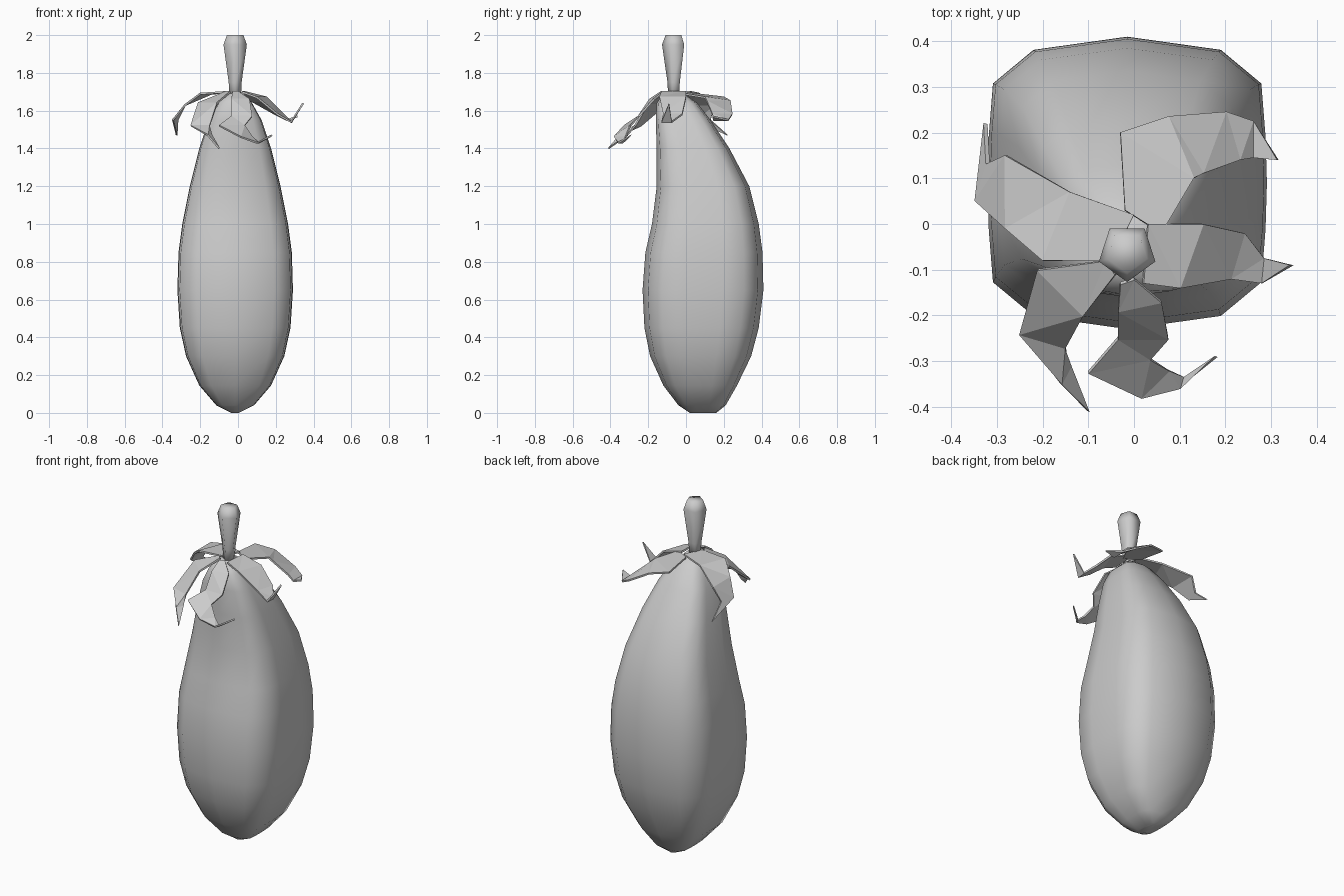
import bpy
import bmesh
import math
from mathutils import Vector

default_cube = bpy.data.objects.get("Cube")
if default_cube:
    bpy.data.objects.remove(default_cube, do_unlink=True)

# One plain material shared by every part
grey = bpy.data.materials.new("plain_grey")
grey.use_nodes = True
grey_colour = (0.6, 0.6, 0.6, 1.0)
grey.diffuse_color = grey_colour
grey.node_tree.nodes["Principled BSDF"].inputs["Base Color"].default_value = grey_colour


def finish_object(name, bm, smooth):
    """Turn a bmesh into a named, shaded object."""
    bmesh.ops.recalc_face_normals(bm, faces=bm.faces)
    for face in bm.faces:
        face.smooth = smooth
    mesh = bpy.data.meshes.new(name)
    bm.to_mesh(mesh)
    bm.free()
    mesh.materials.append(grey)
    obj = bpy.data.objects.new(name, mesh)
    bpy.context.collection.objects.link(obj)
    return obj


def loft(name, rings):
    """Skin a stack of closed rings and cap both ends."""
    bm = bmesh.new()
    loops = [[bm.verts.new(point) for point in ring] for ring in rings]
    for lower, upper in zip(loops, loops[1:]):
        for i in range(len(lower)):
            j = (i + 1) % len(lower)
            bm.faces.new((lower[i], lower[j], upper[j], upper[i]))
    bm.faces.new(list(reversed(loops[0])))
    bm.faces.new(loops[-1])
    return finish_object(name, bm, True)


# Squarish body section: one quarter, mirrored to all four
quarter = [(1, 0), (.99, .32), (.96, .68), (.67, .91)]
section = []
for turn in range(4):
    sx = -1 if turn in (1, 2) else 1
    sy = -1 if turn in (2, 3) else 1
    points = [(x * sx, y * sy) for x, y in quarter + [(0, 1)]]
    if turn % 2:
        points.reverse()
    section += points[:-1]

# Body profile: height, half width, front edge, back edge
body_profile = [
    (0, .02, .02, .16), (.04, .1, -.04, .21), (.145, .19, -.12, .27),
    (.3, .26, -.19, .345), (.45, .293, -.22, .385), (.65, .306, -.23, .41),
    (.85, .3, -.215, .405), (1, .28, -.18, .385), (1.2, .24, -.155, .335),
    (1.4, .19, -.155, .23), (1.55, .14, -.16, .13), (1.64, .09, -.155, .06),
    (1.69, .04, -.12, -.01),
]
centre_x = -.015
body_rings = []
for height, half_width, front, back in body_profile:
    centre_y = (front + back) / 2
    depth = (back - front) / 2
    body_rings.append([(centre_x + x * half_width, centre_y + y * depth, height)
                       for x, y in section])
loft("body", body_rings)

# Five-sided stem, flaring toward a bevelled top
stem_rings = []
for height, radius in [(1.66, .032), (1.75, .036), (1.95, .065), (2, .046)]:
    ring = []
    for side in range(5):
        angle = math.tau * side / 5 - math.pi / 2
        ring.append((centre_x + radius * math.cos(angle),
                     -.062 + radius * math.sin(angle), height))
    stem_rings.append(ring)
stem = loft("stem", stem_rings)


def make_leaf(name, rows, tip):
    """Folded leaf: rows of left edge, right edge and height, then a tip."""
    bm = bmesh.new()
    pairs = []
    for left, right, height in rows:
        pairs.append([bm.verts.new((*edge, height)) for edge in (left, right)])
    for (a, b), (c, d) in zip(pairs, pairs[1:]):
        bm.faces.new((a, b, d, c))
    bm.faces.new((*pairs[-1], bm.verts.new(tip)))
    bmesh.ops.triangulate(bm, faces=bm.faces)
    leaf = finish_object(name, bm, False)
    thickness = leaf.modifiers.new("thickness", "SOLIDIFY")
    thickness.thickness = .01
    thickness.offset = 0
    return leaf


# Leaves of the cap
make_leaf("back_leaf", [
    ((-.02, .03), (.06, -.02), 1.69),
    ((-.03, .2), (.13, .1), 1.67),
    ((.075, .235), (.15, .11), 1.65),
    ((.2, .245), (.23, .14), 1.58),
    ((.26, .225), (.26, .145), 1.55),
], (.315, .14, 1.57))

make_leaf("right_leaf", [
    ((0, .02), (-.05, -.08), 1.7),
    ((-.14, .07), (-.2, -.08), 1.69),
    ((-.28, .15), (-.28, -.01), 1.63),
    ((-.32, .13), (-.345, .05), 1.55),
], (-.325, .22, 1.47))

make_leaf("front_right_leaf", [
    ((-.06, -.08), (-.04, -.11), 1.7),
    ((-.21, -.1), (-.11, -.2), 1.64),
    ((-.25, -.24), (-.15, -.27), 1.52),
    ((-.16, -.35), (-.14, -.31), 1.47),
], (-.1, -.41, 1.4))

make_leaf("front_leaf", [
    ((-.03, -.13), (0, -.12), 1.7),
    ((-.035, -.19), (.06, -.17), 1.66),
    ((-.035, -.25), (.075, -.25), 1.57),
    ((-.1, -.325), (.035, -.295), 1.52),
    ((.015, -.38), (.075, -.32), 1.46),
    ((.1, -.36), (.11, -.335), 1.43),
], (.18, -.29, 1.47))

make_leaf("left_leaf", [
    ((.03, 0), (.02, -.13), 1.7),
    ((.15, 0), (.1, -.14), 1.67),
    ((.24, -.02), (.21, -.12), 1.58),
    ((.285, -.075), (.28, -.13), 1.54),
], (.345, -.09, 1.64))
